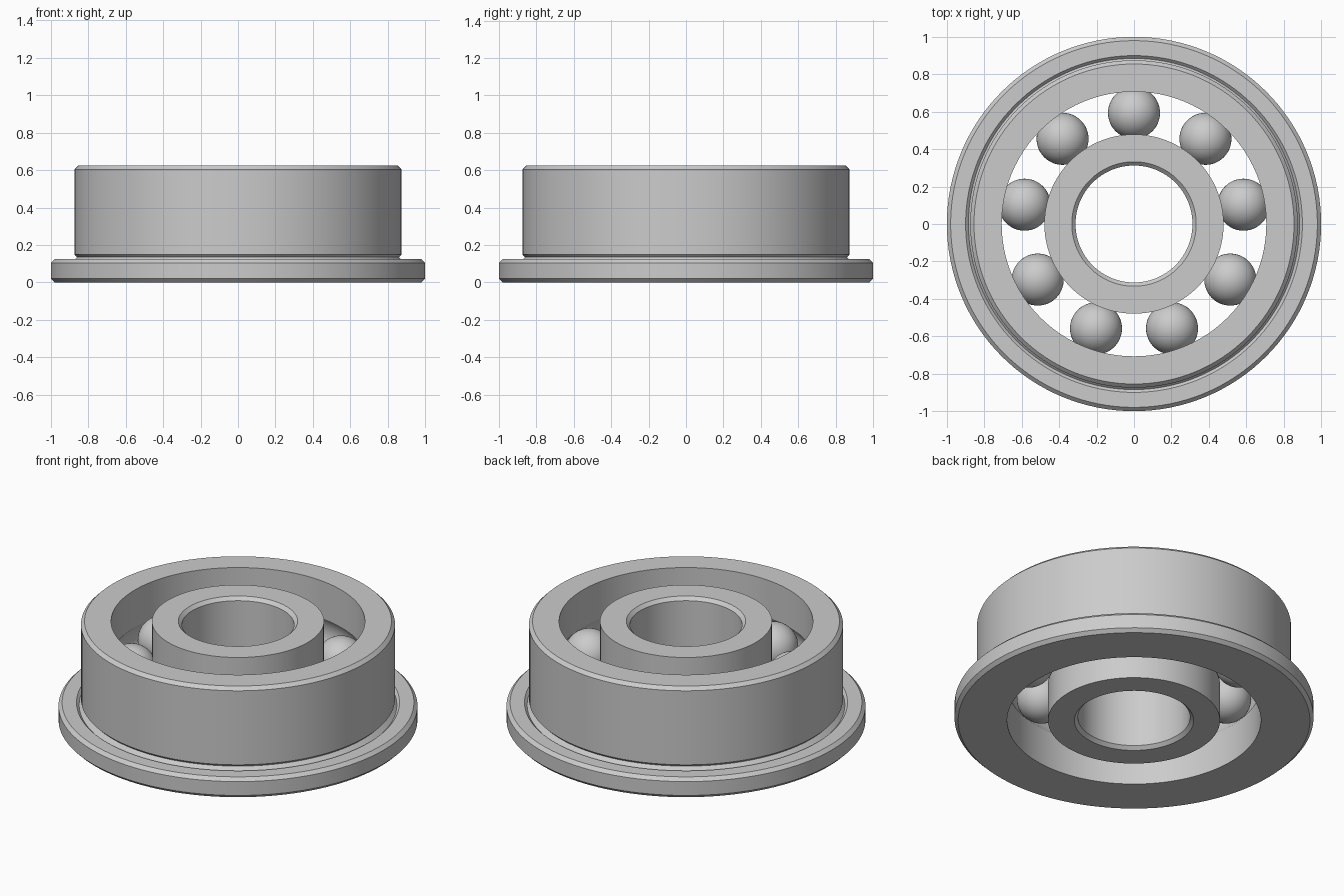
import bpy, bmesh
from math import sin, cos, asin, sqrt, tau, pi, radians

if "Cube" in bpy.data.objects:
    bpy.data.objects.remove(bpy.data.objects["Cube"])

SEG = 128
HEIGHT = 0.625
MID = HEIGHT / 2
PITCH_R, BALL_R, GROOVE_R = 0.594, 0.139, 0.141
BALLS = 9


def finish(bm, name):
    bmesh.ops.recalc_face_normals(bm, faces=bm.faces)
    mesh = bpy.data.meshes.new(name)
    bm.to_mesh(mesh)
    bm.free()
    obj = bpy.data.objects.new(name, mesh)
    bpy.context.collection.objects.link(obj)
    bpy.ops.object.select_all(action='DESELECT')
    obj.select_set(True)
    bpy.context.view_layer.objects.active = obj
    bpy.ops.object.shade_smooth_by_angle(angle=radians(25))
    return obj


def lathe(name, profile):
    """Revolve a closed (radius, height) profile about z."""
    bm = bmesh.new()
    rings = [[bm.verts.new((r * cos(tau * i / SEG), r * sin(tau * i / SEG), z))
              for r, z in profile] for i in range(SEG)]
    n = len(profile)
    for i in range(SEG):
        a, b = rings[i], rings[(i + 1) % SEG]
        for j in range(n):
            k = (j + 1) % n
            bm.faces.new((a[j], b[j], b[k], a[k]))
    return finish(bm, name)


def raceway(wall_r, side, steps=12):
    """Arc cut into a cylindrical wall, listed from bottom to top."""
    half = asin(sqrt(GROOVE_R ** 2 - (wall_r - PITCH_R) ** 2) / GROOVE_R)
    angles = [half * (2 * i / steps - 1) for i in range(steps + 1)]
    return [(PITCH_R + side * GROOVE_R * cos(t), MID + GROOVE_R * sin(t)) for t in angles]


# Outer ring with flange, corner relief groove and raceway
wall = 0.707
lathe("flanged_outer_ring",
      [(wall, HEIGHT), (0.855, HEIGHT), (0.875, 0.605),
       (0.875, 0.15), (0.86, 0.135), (0.885, 0.11), (0.90, 0.125),
       (0.98, 0.125), (1.0, 0.105), (1.0, 0.02), (0.98, 0), (wall, 0)]
      + raceway(wall, 1))

# Inner ring with chamfered bore and raceway
wall, bore, ch = 0.479, 0.3125, 0.02
lathe("inner_ring",
      [(wall, HEIGHT), (bore + ch, HEIGHT), (bore, HEIGHT - ch),
       (bore, ch), (bore + ch, 0), (wall, 0)]
      + raceway(wall, -1))

# Balls spaced around the pitch circle
for i in range(BALLS):
    a = pi / 2 + tau * i / BALLS
    bm = bmesh.new()
    bmesh.ops.create_uvsphere(bm, u_segments=48, v_segments=24, radius=BALL_R)
    ball = finish(bm, f"ball_{i + 1}")
    ball.location = (PITCH_R * cos(a), PITCH_R * sin(a), MID)
